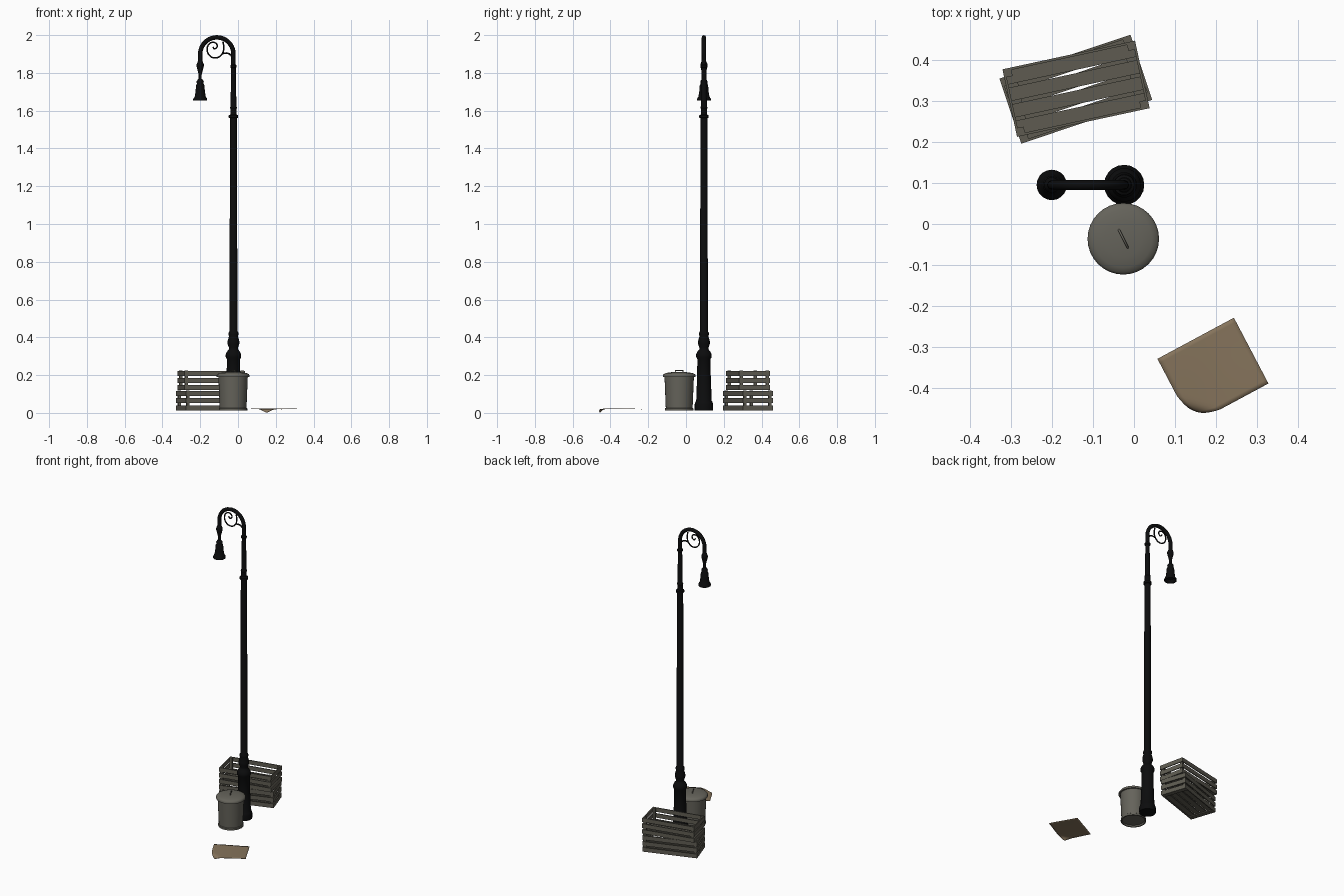
import bpy, bmesh, math
from mathutils import Vector, Matrix

if "Cube" in bpy.data.objects:
    bpy.data.objects.remove(bpy.data.objects["Cube"])


def material(name, rgb):
    m = bpy.data.materials.new(name)
    m.diffuse_color = (*rgb, 1)
    m.use_nodes = True
    m.node_tree.nodes["Principled BSDF"].inputs["Base Color"].default_value = m.diffuse_color
    return m


BLACK = material("black_iron", (0.0035, 0.0037, 0.004))
WOOD = material("weathered_wood", (0.112, 0.105, 0.083))
METAL = material("dull_zinc", (0.13, 0.125, 0.104))
CARD = material("brown_paper", (0.235, 0.172, 0.105))


def finish(name, bm, mat, smooth=False):
    bmesh.ops.recalc_face_normals(bm, faces=bm.faces)
    me = bpy.data.meshes.new(name)
    bm.to_mesh(me)
    bm.free()
    me.materials.append(mat)
    ob = bpy.data.objects.new(name, me)
    bpy.context.collection.objects.link(ob)
    if smooth:
        bpy.ops.object.select_all(action='DESELECT')
        ob.select_set(True)
        bpy.context.view_layer.objects.active = ob
        bpy.ops.object.shade_smooth_by_angle(angle=math.radians(40))
    return ob


def lathe(name, x, y, profile, mat, sides=20):
    """Solid of revolution from (radius, z) pairs, capped at both ends."""
    bm = bmesh.new()
    rings = []
    for r, z in profile:
        rings.append([bm.verts.new((x + r * math.cos(2 * math.pi * i / sides),
                                    y + r * math.sin(2 * math.pi * i / sides), z))
                      for i in range(sides)])
    for a, b in zip(rings, rings[1:]):
        for i in range(sides):
            j = (i + 1) % sides
            bm.faces.new((a[i], a[j], b[j], b[i]))
    bm.faces.new(rings[0])
    bm.faces.new(rings[-1])
    return finish(name, bm, mat, True)


def tube(name, points, radius, mat, smooth_path=True):
    """Round bar along a path."""
    cu = bpy.data.curves.new(name, 'CURVE')
    cu.dimensions = '3D'
    cu.bevel_depth = radius
    cu.bevel_resolution = 2
    cu.use_fill_caps = True
    if smooth_path:
        sp = cu.splines.new('BEZIER')
        sp.bezier_points.add(len(points) - 1)
        sp.resolution_u = 5
        for bp, p in zip(sp.bezier_points, points):
            bp.co = p
            bp.handle_left_type = bp.handle_right_type = 'AUTO'
    else:
        sp = cu.splines.new('POLY')
        sp.points.add(len(points) - 1)
        for pt, p in zip(sp.points, points):
            pt.co = (*p, 1)
    cu.materials.append(mat)
    ob = bpy.data.objects.new(name, cu)
    bpy.context.collection.objects.link(ob)
    return ob


# ---- street lamp ----
PX, PY, LX = -0.024, 0.095, -0.2
lathe("lamp_post", PX, PY, [
    (0.049, 0.012), (0.049, 0.045), (0.045, 0.058), (0.041, 0.064), (0.036, 0.2),
    (0.035, 0.285), (0.041, 0.295), (0.041, 0.31), (0.034, 0.325), (0.025, 0.335),
    (0.024, 0.345), (0.031, 0.365), (0.031, 0.38), (0.024, 0.405), (0.026, 0.415),
    (0.026, 0.425), (0.021, 0.432), (0.0185, 1.56), (0.025, 1.563), (0.025, 1.575),
    (0.0165, 1.58), (0.0165, 1.61), (0.019, 1.615), (0.0155, 1.625), (0.0125, 1.825),
    (0.017, 1.83), (0.017, 1.84), (0.012, 1.845), (0.012, 1.87)], BLACK)

# curved neck
R = (PX - LX) / 2
arc = [(PX, PY, 1.86)]
arc += [(PX - R + R * math.cos(math.pi * i / 20), PY, 1.90 + R * math.sin(math.pi * i / 20))
        for i in range(21)]
arc.append((LX, PY, 1.84))
tube("lamp_neck", arc, 0.0118, BLACK, False)

# hanging lamp head with flared shade
lathe("lamp_head", LX, PY, [
    (0.01, 1.865), (0.013, 1.86), (0.019, 1.845), (0.019, 1.835), (0.013, 1.81),
    (0.008, 1.79), (0.008, 1.768), (0.014, 1.764), (0.019, 1.755), (0.018, 1.742),
    (0.022, 1.735), (0.025, 1.70), (0.029, 1.675), (0.037, 1.662), (0.037, 1.653),
    (0.032, 1.653), (0.02, 1.67)], BLACK)

# scroll ornament, as (x, z)
scroll = [(-0.08, 1.965), (-0.075, 1.93), (-0.09, 1.893), (-0.122, 1.879), (-0.153, 1.895),
          (-0.163, 1.93), (-0.148, 1.957), (-0.122, 1.96), (-0.11, 1.942), (-0.124, 1.928),
          (-0.134, 1.938)]
stem = [(-0.026, 1.868), (-0.036, 1.892), (-0.056, 1.904), (-0.08, 1.903)]
tube("scroll", [(x, PY, z) for x, z in scroll], 0.004, BLACK)
tube("scroll_stem", [(x, PY, z) for x, z in stem], 0.0045, BLACK)

# ---- dustbin ----
CX, CY = -0.026, -0.036
lathe("bin_body", CX, CY, [
    (0.066, 0.022), (0.068, 0.013), (0.075, 0.013), (0.075, 0.024), (0.071, 0.027),
    (0.078, 0.196)], METAL, 32)
lathe("bin_lid", CX, CY, [
    (0.08, 0.19), (0.087, 0.19), (0.087, 0.2), (0.082, 0.206), (0.07, 0.211),
    (0.045, 0.215), (0.02, 0.2165), (0.004, 0.217)], METAL, 32)
d = Vector((0.011, -0.022, 0))
c = Vector((CX, CY, 0))
tube("lid_handle", [c - d + Vector((0, 0, 0.212)), c - d * 0.9 + Vector((0, 0, 0.224)),
                    c + d * 0.9 + Vector((0, 0, 0.224)), c + d + Vector((0, 0, 0.212))],
     0.0027, METAL, False)


# ---- slatted crates ----
def crate(name, x, y, z, angle, length, width, height):
    bm = bmesh.new()

    def box(cx, cy, cz, sx, sy, sz):
        bmesh.ops.create_cube(bm, size=1, matrix=Matrix.Translation((cx, cy, cz))
                              @ Matrix.Diagonal((sx, sy, sz, 1)))
    t, post, gap = 0.006, 0.015, 0.011
    sh = (height - 2 * gap) / 3
    # side and end slats
    for k in range(3):
        cz = sh / 2 + k * (sh + gap)
        for s in (-1, 1):
            box(0, s * (width - t) / 2, cz, length, t, sh)
            box(s * (length - t) / 2, 0, cz, t, width - 2 * t, sh)
    # corner posts
    for sx in (-1, 1):
        for sy in (-1, 1):
            box(sx * (length / 2 - t - post / 2), sy * (width / 2 - t - post / 2),
                height / 2 + 0.001, post, post, height + 0.002)
    # floor planks over two end battens
    fw = width - 2 * t
    pw = (fw - 3 * 0.008) / 4
    for k in range(4):
        box(0, -fw / 2 + pw / 2 + k * (pw + 0.008), 0.009, length - 2 * t, pw, 0.006)
    for s in (-1, 1):
        box(s * (length / 2 - t - 0.012), 0, 0.004, 0.024, fw, 0.007)
    bm.transform(Matrix.Translation((x, y, z)) @ Matrix.Rotation(math.radians(angle), 4, 'Z'))
    finish(name, bm, WOOD)


crate("lower_crate", -0.1415, 0.328, 0.013, 18.5, 0.336, 0.167, 0.104)
crate("upper_crate", -0.141, 0.329, 0.121, 12.2, 0.33, 0.168, 0.102)

# ---- sheet of paper with one drooping corner ----
A, B, C = Vector((0.057, -0.328)), Vector((0.243, -0.228)), Vector((0.327, -0.388))
D = A + C - B
mid, fold = Vector((0.193, -0.357)), Vector((-0.3, -0.95)).normalized()
N = 16
bm = bmesh.new()
grid = []
for i in range(N + 1):
    row = []
    for j in range(N + 1):
        u, v = i / N, j / N
        p = (A * (1 - u) + B * u) * (1 - v) + (D * (1 - u) + C * u) * v
        z = 0.0215 + 0.0015 * math.sin(4 * u + 1) * math.cos(3 * v)
        q = (p - mid).dot(fold)
        e = max(0, q - 0.085) / 0.053 * math.pi / 2
        if e > 0:
            p = p + fold * (0.085 + 0.022 * math.sin(e) - q)
            z -= 0.0195 * (1 - math.cos(e))
        row.append(bm.verts.new((p.x, p.y, max(z, 0.0015))))
    grid.append(row)
for i in range(N):
    for j in range(N):
        bm.faces.new((grid[i][j], grid[i][j + 1], grid[i + 1][j + 1], grid[i + 1][j]))
paper = finish("paper_sheet", bm, CARD, True)
sol = paper.modifiers.new("thickness", 'SOLIDIFY')
sol.thickness = 0.0015
sol.offset = 0
